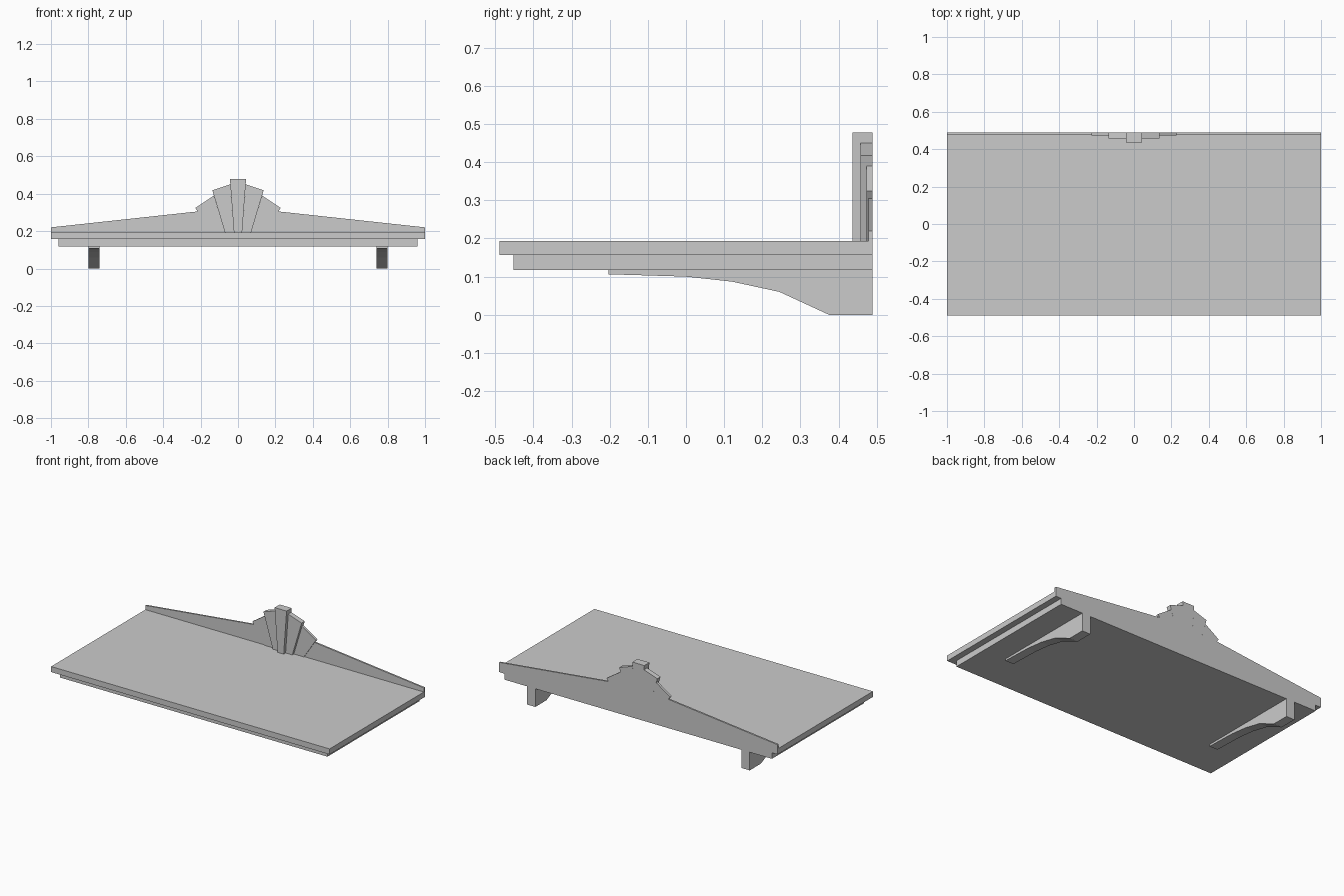
import bpy, bmesh
from mathutils import Vector

if "Cube" in bpy.data.objects:
    bpy.data.objects.remove(bpy.data.objects["Cube"])

BACK = 0.489


def prism(name, profile, offset):
    """Extrude a planar profile along an offset vector into a solid."""
    bm = bmesh.new()
    face = bm.faces.new([bm.verts.new(p) for p in profile])
    out = bmesh.ops.extrude_face_region(bm, geom=[face])
    moved = [g for g in out["geom"] if isinstance(g, bmesh.types.BMVert)]
    bmesh.ops.translate(bm, verts=moved, vec=Vector(offset))
    bmesh.ops.recalc_face_normals(bm, faces=bm.faces[:])
    mesh = bpy.data.meshes.new(name)
    bm.to_mesh(mesh)
    bm.free()
    obj = bpy.data.objects.new(name, mesh)
    bpy.context.collection.objects.link(obj)
    return obj


def slab(name, half_x, front, z0, z1):
    pts = [(-half_x, front, z0), (half_x, front, z0),
           (half_x, BACK, z0), (-half_x, BACK, z0)]
    return prism(name, pts, (0, 0, z1 - z0))


def panel(name, xz, front, side=1):
    """Upright panel from an x-z outline, flush with the back."""
    return prism(name, [(side * x, front, z) for x, z in xz], (0, BACK - front, 0))


# Stepped shelf top
slab("top_slab", 1.0, -BACK, 0.157, 0.193)
slab("lower_slab", 0.96, -0.453, 0.118, 0.157)

# Sloping back board
panel("back_board", [(-1, 0.193), (1, 0.193), (1, 0.22), (0.217, 0.305),
                     (-0.217, 0.305), (-1, 0.22)], 0.478)

# Fan ornament: keystone in the centre, stepped wedges on both sides
panel("keystone", [(-0.022, 0.193), (0.022, 0.193), (0.043, 0.478), (-0.043, 0.478)], 0.437)
inner = [(0.022, 0.193), (0.07, 0.193), (0.137, 0.418), (0.041, 0.45)]
outer = [(0.07, 0.193), (0.142, 0.193), (0.228, 0.324), (0.129, 0.39)]

# Curved support bracket outline in y-z
bracket = [(BACK, 0.118), (BACK, 0), (0.375, 0), (0.245, 0.06), (0.12, 0.087),
           (0, 0.1), (-0.13, 0.104), (-0.203, 0.106), (-0.203, 0.118)]

for side, label in ((-1, "left"), (1, "right")):
    panel("inner_wedge_" + label, inner, 0.457, side)
    panel("outer_wedge_" + label, outer, 0.473, side)
    prism("bracket_" + label, [(side * 0.74, y, z) for y, z in bracket], (side * 0.06, 0, 0))
